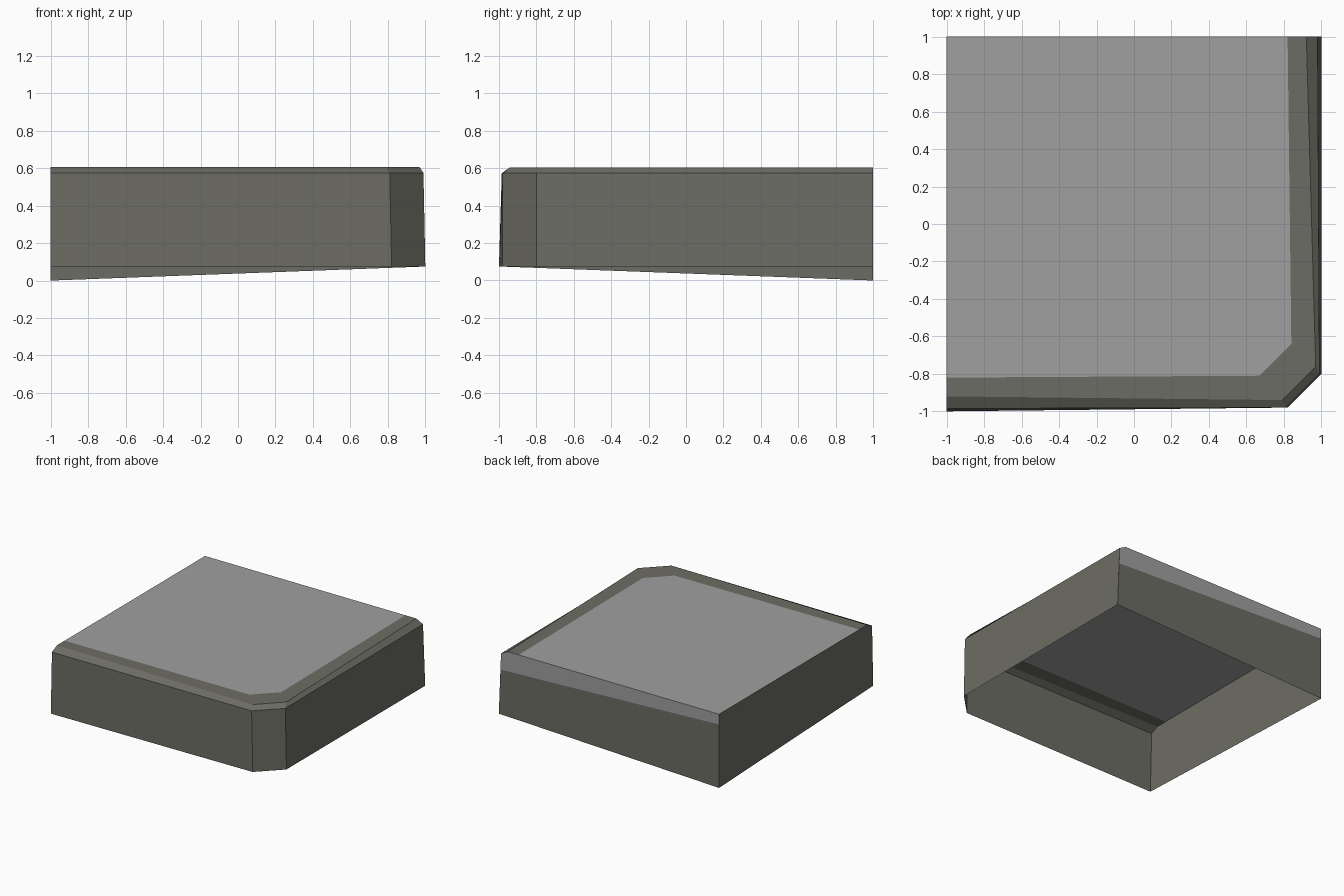
import bpy
import bmesh
from mathutils import Vector

if "Cube" in bpy.data.objects:
    bpy.data.objects.remove(bpy.data.objects["Cube"], do_unlink=True)


def make_material(name, rgb):
    mat = bpy.data.materials.new(name)
    mat.use_nodes = True
    mat.diffuse_color = (*rgb, 1)
    bsdf = mat.node_tree.nodes["Principled BSDF"]
    bsdf.inputs["Base Color"].default_value = (*rgb, 1)
    bsdf.inputs["Roughness"].default_value = 0.9
    return mat


paving_grey = make_material("paving_grey", (0.35, 0.35, 0.35))
curb_grey = make_material("curb_grey", (0.152, 0.152, 0.128))


def make_part(name, faces, mat):
    """Build an open flat-shaded shell whose faces all look away from the block centre."""
    bm = bmesh.new()
    for corners in faces:
        face = bm.faces.new([bm.verts.new(c) for c in corners])
        face.normal_update()
        if face.normal.dot(face.calc_center_median() - Vector((0, 0, 0.3))) < 0:
            face.normal_flip()
    bmesh.ops.remove_doubles(bm, verts=bm.verts, dist=0.0005)
    mesh = bpy.data.meshes.new(name)
    bm.to_mesh(mesh)
    bm.free()
    mesh.materials.append(mat)
    obj = bpy.data.objects.new(name, mesh)
    bpy.context.collection.objects.link(obj)
    return obj


def loft(lower, upper):
    """Quads between two outlines with the same number of points."""
    return [(lower[i], lower[i + 1], upper[i + 1], upper[i]) for i in range(len(lower) - 1)]


def level(points, z):
    return [(x, y, z) for x, y in points]


TOP = 0.605

# Outlines from front left, round the cut corner, to back right
foot = level([(-1, -1), (0.82, -0.98), (1, -0.8), (1, 1)], 0.075)
shoulder = level([(-1, -0.985), (0.81, -0.98), (0.99, -0.8), (0.98, 1)], 0.574)
curb_edge = level([(-1, -0.92), (0.79, -0.94), (0.97, -0.76), (0.92, 1)], TOP)
paving_edge = level([(-1, -0.82), (0.67, -0.81), (0.84, -0.64), (0.82, 1)], TOP)

# Back left corner, and the slanted seam across the back
back_foot = (-1, 1, 0)
back_top = (-1, 1, TOP)
seam_left = (-1, 1, 0.52)
seam_right = (0.985, 1, 0.44)

# Outer walls, with the open underside
make_part("outer_walls", loft(foot, shoulder), curb_grey)
make_part("left_wall", [(foot[0], shoulder[0], curb_edge[0], paving_edge[0],
                         back_top, seam_left, back_foot)], curb_grey)
make_part("back_wall", [(seam_left, seam_right, foot[-1], back_foot)], curb_grey)

# Curb: sloped edge and flat border
make_part("curb", loft(shoulder, curb_edge) + loft(curb_edge, paving_edge), curb_grey)

# Paving slab and its exposed back edge
make_part("paving_top", [paving_edge + [back_top]], paving_grey)
make_part("paving_back_edge", [(back_top, paving_edge[-1], curb_edge[-1], shoulder[-1],
                                seam_right, seam_left)], paving_grey)
